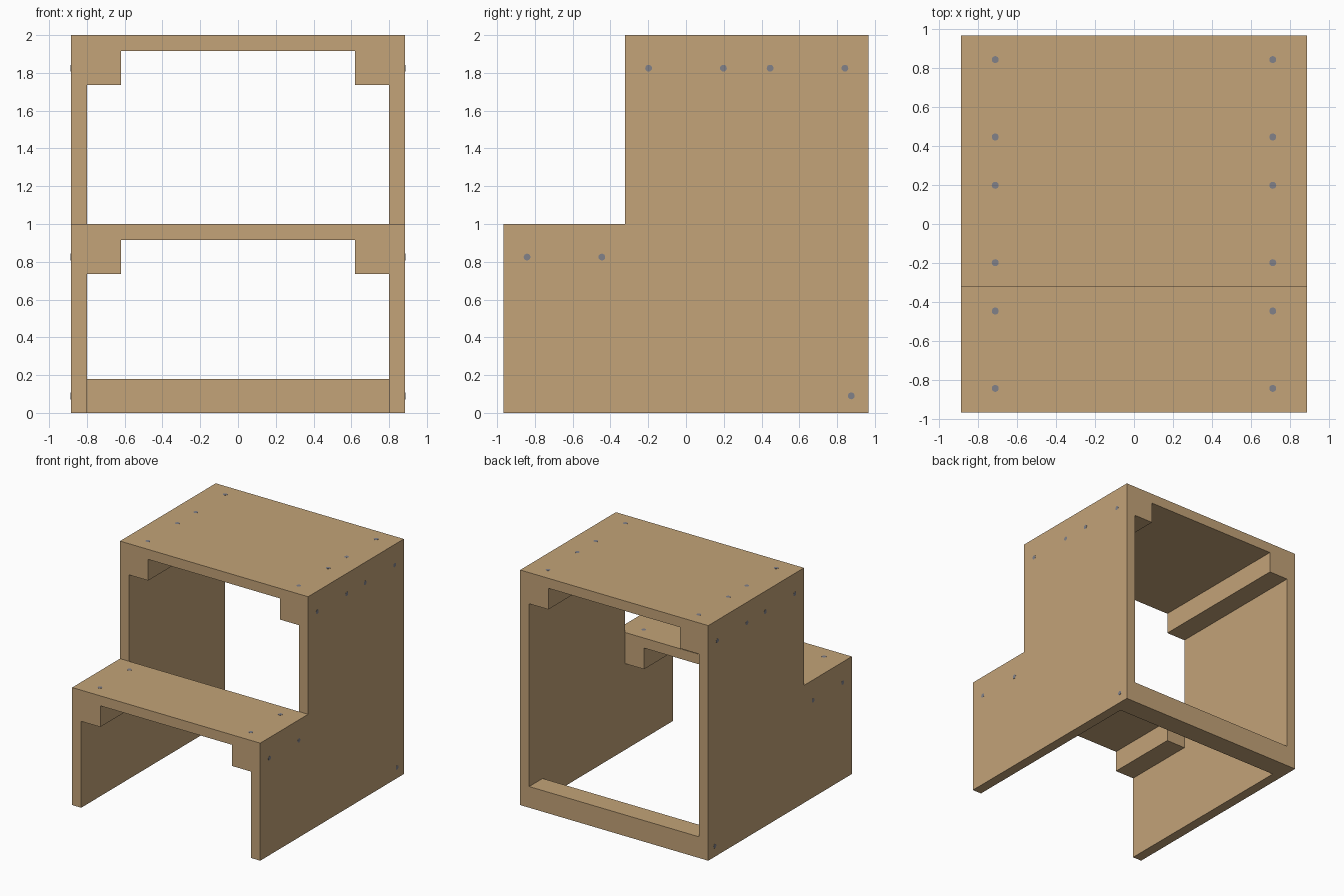
import bpy, bmesh
from math import pi
from mathutils import Matrix, Vector

if "Cube" in bpy.data.objects:
    bpy.data.objects.remove(bpy.data.objects["Cube"])

W, D, T = 0.885, 0.965, 0.085     # half width, half depth, board thickness
CLEAT = 0.18                      # square section of the cleats and stretcher
INNER = W - T
PLANK = 2 * D / 3                 # depth of one tread plank
STEP_Y = -D + PLANK               # where the upper step begins

wood = bpy.data.materials.new("wood")
wood.diffuse_color = (0.546, 0.366, 0.188, 1)
wood.use_nodes = True
wood.node_tree.nodes["Principled BSDF"].inputs["Base Color"].default_value = wood.diffuse_color
steel = bpy.data.materials.new("steel")
steel.diffuse_color = (0.22, 0.22, 0.25, 1)
steel.use_nodes = True
steel.node_tree.nodes["Principled BSDF"].inputs["Base Color"].default_value = steel.diffuse_color


def finish(name, bm, mat):
    bmesh.ops.recalc_face_normals(bm, faces=bm.faces)
    mesh = bpy.data.meshes.new(name)
    bm.to_mesh(mesh)
    bm.free()
    mesh.materials.append(mat)
    ob = bpy.data.objects.new(name, mesh)
    bpy.context.collection.objects.link(ob)
    return ob


def box(name, lo, hi):
    lo, hi = Vector(lo), Vector(hi)
    bm = bmesh.new()
    bmesh.ops.create_cube(bm, size=1, matrix=Matrix.Translation((lo + hi) / 2)
                          @ Matrix.Diagonal((*(hi - lo), 1)))
    return finish(name, bm, wood)


def mirror_x(ob):
    ob.modifiers.new("mirror", 'MIRROR').use_mirror_merge = False


def screw(name, pos, sideways):
    # Short screw head, sunk so it stands barely proud of the wood
    bm = bmesh.new()
    turn = Matrix.Rotation(pi / 2 if sideways else 0, 4, 'Y')
    bmesh.ops.create_cone(bm, cap_ends=True, segments=16, radius1=0.018,
                          radius2=0.018, depth=0.02,
                          matrix=Matrix.Translation(pos) @ turn)
    mirror_x(finish(name, bm, steel))


# L-shaped side panels
bm = bmesh.new()
profile = [(-D, 0), (D, 0), (D, 2 - T), (STEP_Y, 2 - T), (STEP_Y, 1 - T), (-D, 1 - T)]
face = bm.faces.new([bm.verts.new((INNER, y, z)) for y, z in profile])
new = bmesh.ops.extrude_face_region(bm, geom=[face])["geom"]
bmesh.ops.translate(bm, vec=(T, 0, 0),
                    verts=[v for v in new if isinstance(v, bmesh.types.BMVert)])
mirror_x(finish("side_panel", bm, wood))

# Treads and the cleats beneath them
for name, y0, y1, top in (("lower", -D, STEP_Y, 1), ("upper", STEP_Y, D, 2)):
    box(name + "_tread", (-W, y0, top - T), (W, y1, top))
    mirror_x(box(name + "_cleat", (INNER - CLEAT, y0, top - T - CLEAT),
                 (INNER, y1, top - T)))

# Rear floor stretcher
box("rear_stretcher", (-INNER, D - CLEAT, 0), (INNER, D, CLEAT))

# Screws through treads and sides, two per plank on each side
for i, top in enumerate((1, 2, 2)):
    for dy in (-0.198, 0.198):
        y = (i - 1) * PLANK + dy
        screw("tread_screw", (INNER - CLEAT / 2, y, top - 0.009), False)
        screw("side_screw", (W - 0.009, y, top - T - CLEAT / 2), True)
screw("stretcher_screw", (W - 0.009, D - CLEAT / 2, CLEAT / 2), True)
